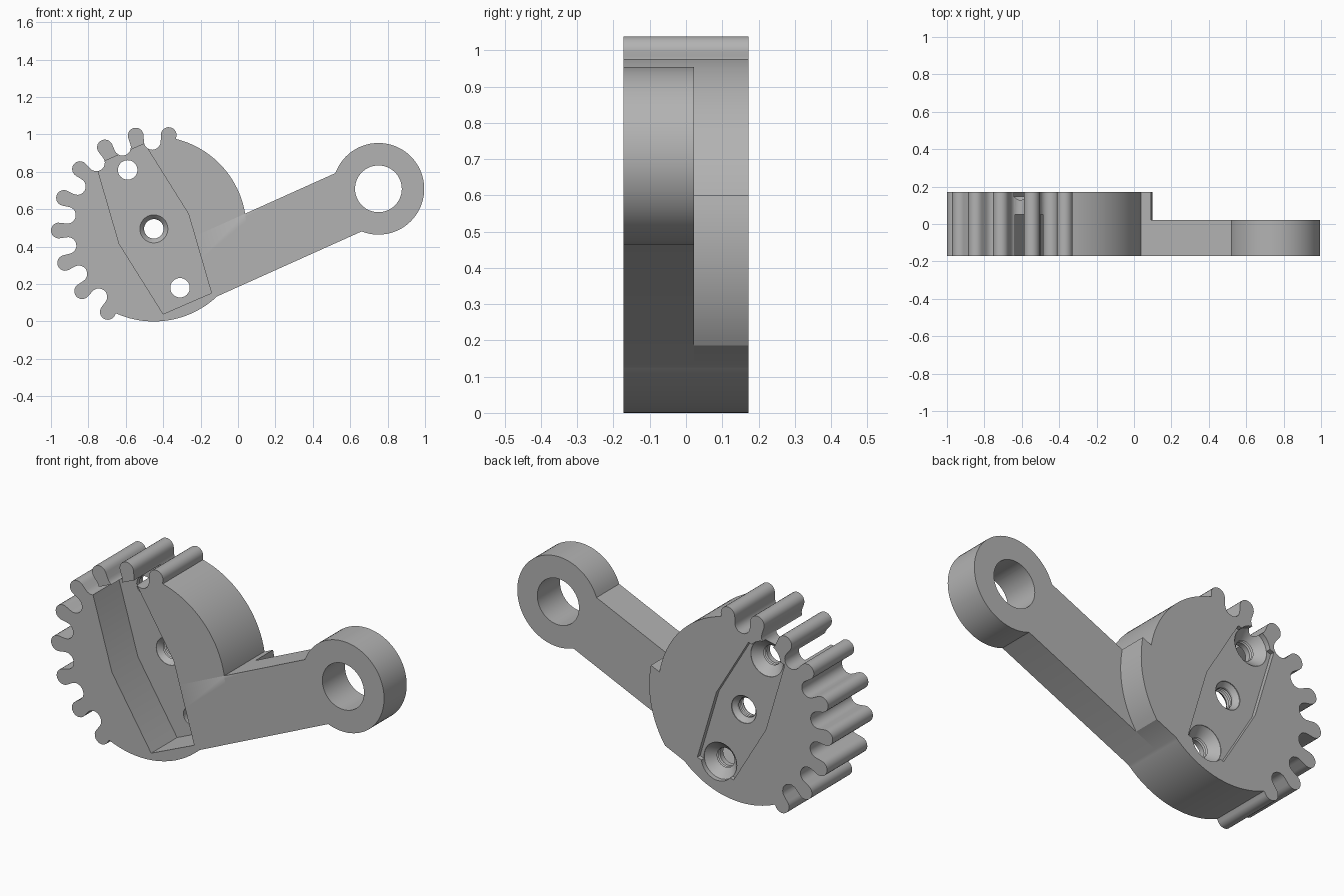
import bpy, bmesh
from math import sin, cos, pi, radians, sqrt, atan2
from mathutils import Vector

cube = bpy.data.objects.get("Cube")
if cube:
    bpy.data.objects.remove(cube, do_unlink=True)

CENTRE = Vector((-0.45, 0.495))
FRONT, ARM_BACK, BACK = -0.172, 0.022, 0.172
TILT = radians(24.2)

grey = bpy.data.materials.new("plain grey")
grey.use_nodes = True
grey.diffuse_color = (0.45, 0.45, 0.45, 1)
grey.node_tree.nodes["Principled BSDF"].inputs["Base Color"].default_value = grey.diffuse_color


def polar(radius, angle, centre=CENTRE):
    return centre + Vector((cos(angle), sin(angle))) * radius


def arc(centre, radius, start, end, steps):
    return [polar(radius, start + (end - start) * i / steps, centre) for i in range(steps + 1)]


def finish(name, bm):
    bmesh.ops.recalc_face_normals(bm, faces=bm.faces)
    mesh = bpy.data.meshes.new(name)
    bm.to_mesh(mesh)
    bm.free()
    mesh.materials.append(grey)
    obj = bpy.data.objects.new(name, mesh)
    bpy.context.collection.objects.link(obj)
    return obj


def loft(name, sections):
    """Join (outline, y) sections of equal point count into a capped solid."""
    bm = bmesh.new()
    rings = [[bm.verts.new((p.x, y, p.y)) for p in pts] for pts, y in sections]
    for a, b in zip(rings, rings[1:]):
        for i in range(len(a)):
            j = (i + 1) % len(a)
            bm.faces.new((a[i], a[j], b[j], b[i]))
    bm.faces.new(rings[0])
    bm.faces.new(rings[-1])
    return finish(name, bm)


def prism(name, pts, y0, y1):
    return loft(name, [(pts, y0), (pts, y1)])


def lathe(name, centre, profile, steps=40):
    circle = lambda r: [polar(r, 2 * pi * i / steps, centre) for i in range(steps)]
    return loft(name, [(circle(r), y) for r, y in profile])


def combine(target, tool, operation):
    mod = target.modifiers.new(tool.name, 'BOOLEAN')
    mod.operation, mod.object, mod.solver = operation, tool, 'EXACT'
    bpy.context.view_layer.objects.active = target
    bpy.ops.object.modifier_apply(modifier=mod.name)
    bpy.data.objects.remove(tool, do_unlink=True)


def on_arm(along, across):
    return CENTRE + Vector((along * cos(TILT) - across * sin(TILT),
                            along * sin(TILT) + across * cos(TILT)))


# Toothed sector: nine round-tipped teeth, the rest a plain disc
pitch, first = radians(20), radians(81)
outline = []
for k in range(9):
    a = first + k * pitch
    tip_end = radians(100)
    outline += arc(polar(0.508, a), 0.042, a - tip_end, a + tip_end, 12)
    if k < 8:
        v = a + pitch / 2
        outline += arc(polar(0.475 * cos(pitch / 2), v), 0.045, v + 1.5 * pi, v + pi / 2, 10)
outline += arc(CENTRE, 0.495, radians(246), radians(436), 64)
body = prism("toothed_lever", outline, FRONT, BACK)

# Arm, its thick root and the round eye
low, high, reach = -0.468, -0.126, 1.183
arm = [on_arm(0, low), on_arm(reach, low), on_arm(reach, high), on_arm(0.1, high)]
combine(body, prism("arm", arm, FRONT, ARM_BACK), 'UNION')
root_radius = 0.55
a0, a1 = (TILT + atan2(v, sqrt(root_radius ** 2 - v * v)) for v in (low, high))
root = [on_arm(0, low)] + arc(CENTRE, root_radius, a0, a1, 16) + [on_arm(0.1, high)]
combine(body, prism("arm_root", root, FRONT, BACK), 'UNION')
eye = on_arm(reach, (low + high) / 2)
combine(body, lathe("eye", eye, [(0.245, FRONT), (0.245, ARM_BACK)], 72), 'UNION')
combine(body, lathe("eye_bore", eye, [(0.125, -0.3), (0.125, 0.3)], 56), 'DIFFERENCE')


# Six-sided pockets: deep at the front, shallow at the back
def pocket(name, half, y0, y1):
    half = [Vector(p) for p in half]
    pts = [CENTRE + p for p in half] + [CENTRE - p for p in half]
    combine(body, prism(name, pts, y0, y1), 'DIFFERENCE')


pocket("front_pocket", [(-0.05, 0.455), (-0.308, 0.343), (-0.185, -0.08)], -0.3, 0.05)
pocket("back_pocket", [(-0.045, 0.385), (-0.262, 0.32), (-0.148, -0.062)], 0.148, 0.3)

# Ribbed screw holes with countersinks
ribs = [(0.052 + 0.008 * (i % 2), 0.078 + 0.006 * i) for i in range(7)]
for name, side in (("upper_hole", 1), ("lower_hole", -1)):
    spot = CENTRE + side * Vector((-0.14, 0.315))
    profile = [(0.052, -0.3), (0.052, 0.072)] + ribs[:5] + [(0.06, 0.108), (0.098, 0.146), (0.098, 0.3)]
    combine(body, lathe(name, spot, profile), 'DIFFERENCE')
profile = [(0.075, -0.3), (0.075, 0.051), (0.056, 0.07)] + ribs + [(0.054, 0.124), (0.074, 0.144), (0.074, 0.3)]
combine(body, lathe("middle_hole", CENTRE, profile), 'DIFFERENCE')

# Centre the part and smooth the rounded walls
bpy.ops.object.select_all(action='DESELECT')
body.select_set(True)
bpy.context.view_layer.objects.active = body
bpy.ops.object.shade_smooth_by_angle(angle=radians(30))
